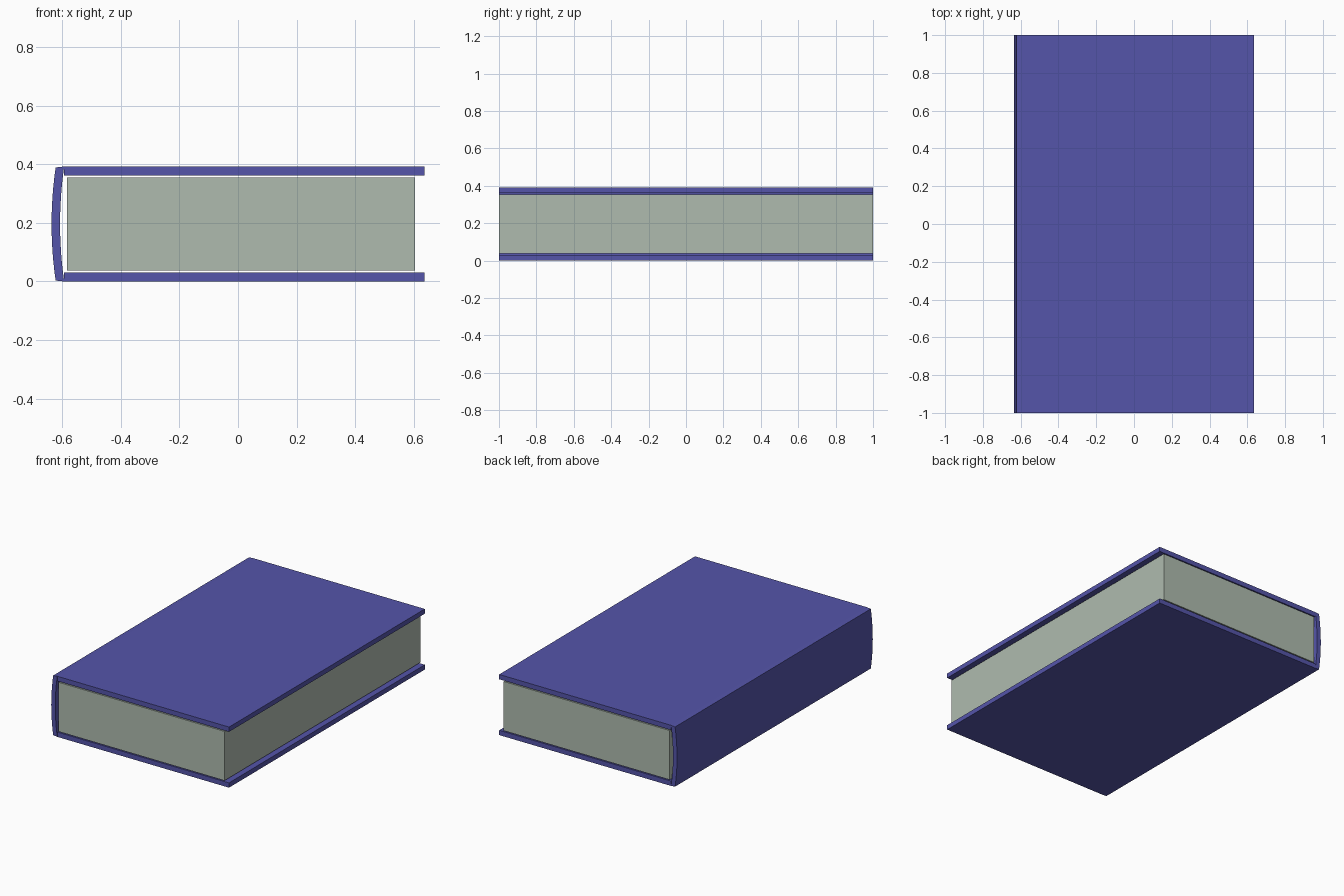
import bpy, bmesh

if "Cube" in bpy.data.objects:
    bpy.data.objects.remove(bpy.data.objects["Cube"])


def material(name, rgb):
    m = bpy.data.materials.new(name)
    m.diffuse_color = (*rgb, 1)
    m.use_nodes = True
    m.node_tree.nodes["Principled BSDF"].inputs["Base Color"].default_value = m.diffuse_color
    return m


COVER = material("blue_cover", (0.09, 0.09, 0.40))
PAPER = material("grey_paper", (0.43, 0.50, 0.43))
HEIGHT, HALF = 0.392, 1.0


def extrude_profile(name, pts, mat):
    """Extrude an (x, z) outline along the full length of the book."""
    bm = bmesh.new()
    face = bm.faces.new([bm.verts.new((x, -HALF, z)) for x, z in pts])
    ext = bmesh.ops.extrude_face_region(bm, geom=[face])
    verts = [v for v in ext["geom"] if isinstance(v, bmesh.types.BMVert)]
    bmesh.ops.translate(bm, verts=verts, vec=(0, 2 * HALF, 0))
    bmesh.ops.recalc_face_normals(bm, faces=bm.faces)
    me = bpy.data.meshes.new(name)
    bm.to_mesh(me)
    bm.free()
    me.materials.append(mat)
    ob = bpy.data.objects.new(name, me)
    bpy.context.collection.objects.link(ob)
    return ob


def slab(name, x0, x1, z0, z1, mat):
    return extrude_profile(name, [(x0, z0), (x1, z0), (x1, z1), (x0, z1)], mat)


# Boards and page block
slab("bottom_cover", -0.593, 0.636, 0.0, 0.031, COVER)
slab("top_cover", -0.593, 0.636, HEIGHT - 0.031, HEIGHT, COVER)
slab("pages", -0.583, 0.604, 0.037, 0.355, PAPER)


# Bowed spine: outer and inner arcs, 12 segments
def arc(x_end, bulge, z_min, n=12):
    ts = [2 * i / n - 1 for i in range(n + 1)]
    mid = HEIGHT / 2
    return [(x_end - bulge * (1 - t * t), mid + t * (mid - z_min)) for t in ts]


outer = arc(-0.622, 0.014, 0.003)
inner = arc(-0.593, 0.014, 0.0)
spine = extrude_profile("spine", outer + inner[::-1], COVER)

bpy.context.view_layer.objects.active = spine
spine.select_set(True)
bpy.ops.object.shade_smooth_by_angle(angle=0.5)
